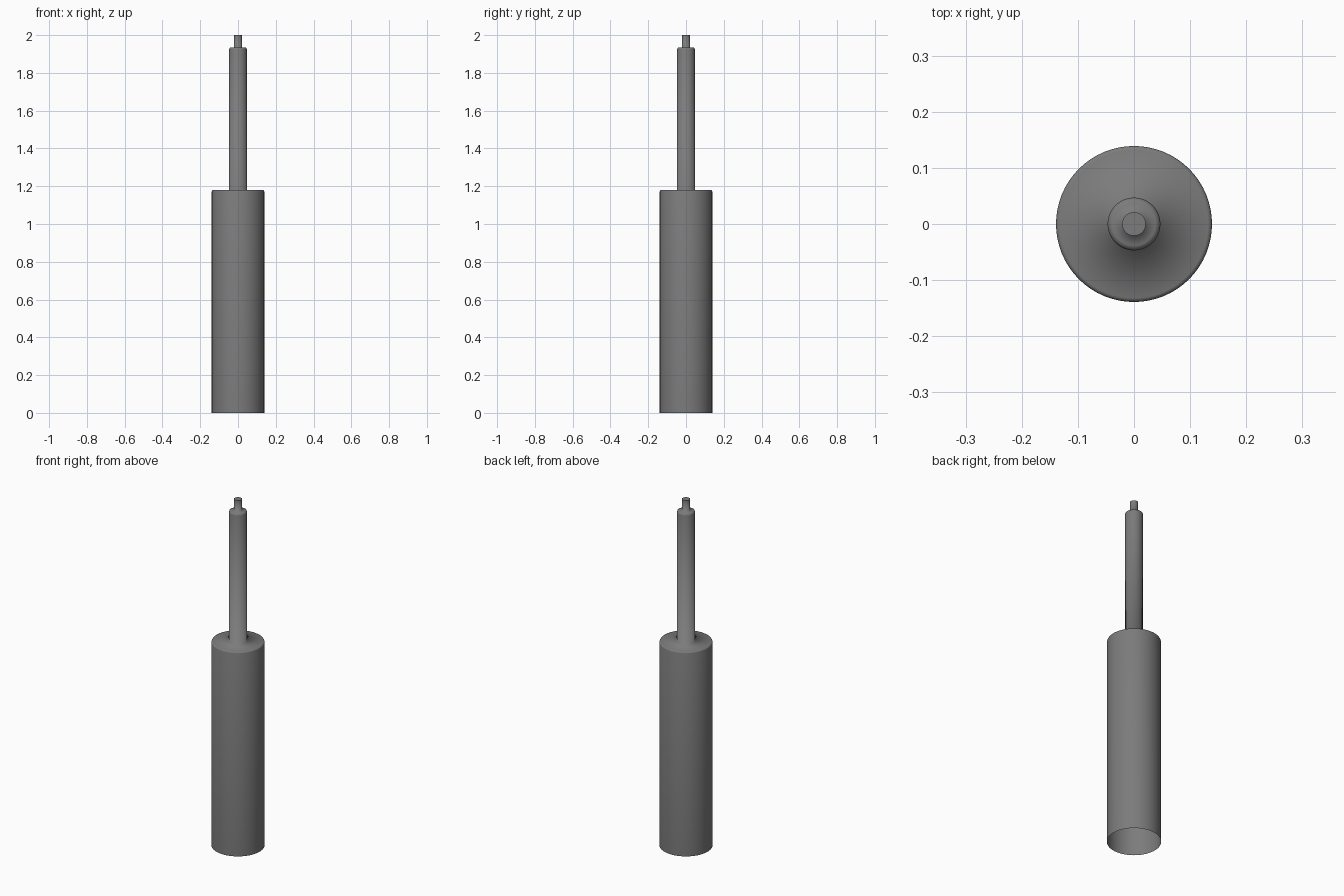
import bpy, bmesh, math

if "Cube" in bpy.data.objects:
    bpy.data.objects.remove(bpy.data.objects["Cube"])

SEGMENTS = 64

# Half profile (radius, height): open bottom, stepped body, rod and tip
profile = [
    (0.139, 0.0), (0.139, 1.172), (0.137, 1.178), (0.132, 1.18),  # body, eased rim
    (0.047, 1.18),                                                # rod base
    (0.047, 1.924), (0.0445, 1.932), (0.038, 1.935),               # rod, eased shoulder
    (0.021, 1.935), (0.021, 2.0),                                 # tip
]

bm = bmesh.new()
rings = []
for r, z in profile:
    rings.append([bm.verts.new((r * math.cos(2 * math.pi * i / SEGMENTS),
                                r * math.sin(2 * math.pi * i / SEGMENTS), z))
                  for i in range(SEGMENTS)])
for low, high in zip(rings, rings[1:]):
    for i in range(SEGMENTS):
        j = (i + 1) % SEGMENTS
        bm.faces.new((low[i], low[j], high[j], high[i])).smooth = True

# Flat cap on the tip, with a crisp edge; the steps are shaded smoothly
bm.faces.new(rings[-1])
for i in range(SEGMENTS):
    bm.edges.get((rings[-1][i], rings[-1][(i + 1) % SEGMENTS])).smooth = False

mesh = bpy.data.meshes.new("piston_cylinder")
bm.to_mesh(mesh)
bm.free()
obj = bpy.data.objects.new("piston_cylinder", mesh)
bpy.context.collection.objects.link(obj)

# Dark grey metal
metal = bpy.data.materials.new("dark_metal")
metal.diffuse_color = (0.2, 0.2, 0.2, 1)
metal.use_nodes = True
metal.node_tree.nodes["Principled BSDF"].inputs["Base Color"].default_value = metal.diffuse_color
mesh.materials.append(metal)
